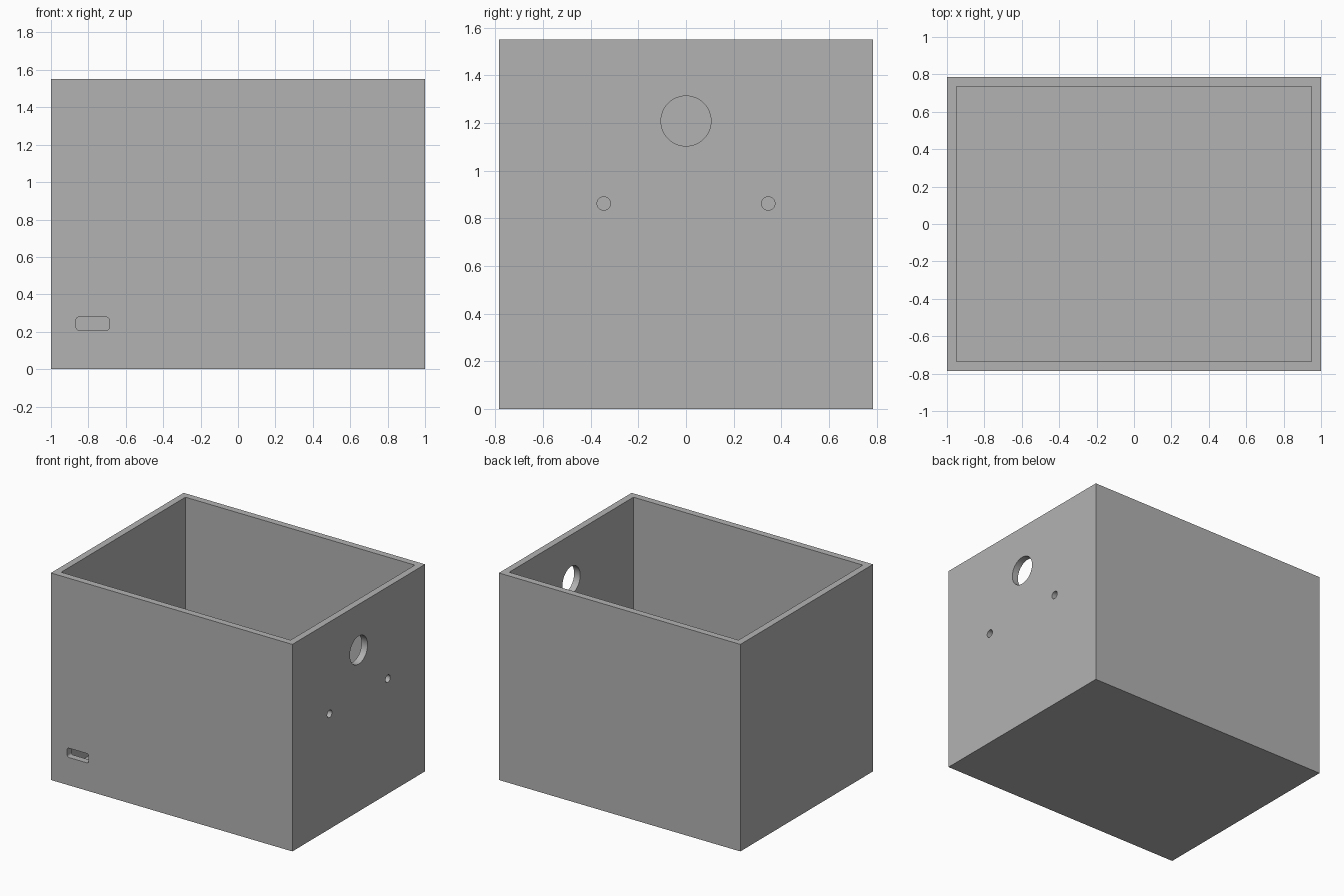
import bpy
import bmesh
import math
from mathutils import Matrix

old = bpy.data.objects.get("Cube")
if old:
    bpy.data.objects.remove(old, do_unlink=True)

WIDTH, DEPTH, HEIGHT, WALL = 2.0, 1.57, 1.55, 0.05

grey = bpy.data.materials.new("plain grey")
grey.use_nodes = True
grey.diffuse_color = (0.45, 0.45, 0.45, 1)
grey.node_tree.nodes["Principled BSDF"].inputs["Base Color"].default_value = grey.diffuse_color


def add_object(name, bm):
    bmesh.ops.recalc_face_normals(bm, faces=bm.faces)
    mesh = bpy.data.meshes.new(name)
    bm.to_mesh(mesh)
    bm.free()
    mesh.materials.append(grey)
    obj = bpy.data.objects.new(name, mesh)
    bpy.context.collection.objects.link(obj)
    return obj


def add_block(name, size, centre):
    bm = bmesh.new()
    bmesh.ops.create_cube(bm, size=1, matrix=Matrix.Translation(centre) @ Matrix.Diagonal((*size, 1)))
    return add_object(name, bm)


def add_hole(name, y, z, radius):
    # Round cutter through the right-hand wall
    bm = bmesh.new()
    bmesh.ops.create_cone(bm, cap_ends=True, segments=48, radius1=radius, radius2=radius, depth=0.2,
                          matrix=Matrix.Translation((WIDTH / 2, y, z)) @ Matrix.Rotation(math.pi / 2, 4, "Y"))
    return add_object(name, bm)


def add_slot(name, x, z, width, height, radius):
    # Rounded rectangle cutter through the front wall
    bm = bmesh.new()
    verts = []
    for corner, (sx, sz) in enumerate([(1, 1), (-1, 1), (-1, -1), (1, -1)]):
        for step in range(7):
            angle = (corner + step / 6) * math.pi / 2
            verts.append(bm.verts.new((
                x + sx * (width / 2 - radius) + radius * math.cos(angle),
                -DEPTH / 2 - 0.1,
                z + sz * (height / 2 - radius) + radius * math.sin(angle))))
    face = bm.faces.new(verts)
    side = bmesh.ops.extrude_face_region(bm, geom=[face])["geom"]
    bmesh.ops.translate(bm, vec=(0, 0.2, 0), verts=[v for v in side if isinstance(v, bmesh.types.BMVert)])
    return add_object(name, bm)


# Open-topped box, solid floor
box = add_block("open_box", (WIDTH, DEPTH, HEIGHT), (0, 0, HEIGHT / 2))
cutters = [
    add_block("cavity_cutter", (WIDTH - 2 * WALL, DEPTH - 2 * WALL, HEIGHT), (0, 0, HEIGHT / 2 + WALL)),
    add_hole("large_hole_cutter", 0, 1.208, 0.105),
    add_hole("front_small_hole_cutter", -0.345, 0.862, 0.028),
    add_hole("back_small_hole_cutter", 0.345, 0.862, 0.028),
    add_slot("slot_cutter", -0.777, 0.243, 0.177, 0.07, 0.015),
]

# Cut the cavity, the holes and the slot
for cutter in cutters:
    cut = box.modifiers.new(cutter.name, "BOOLEAN")
    cut.operation = "DIFFERENCE"
    cut.solver = "EXACT"
    cut.object = cutter
bpy.context.view_layer.objects.active = box
box.select_set(True)
for name in [m.name for m in box.modifiers]:
    bpy.ops.object.modifier_apply(modifier=name)
for cutter in cutters:
    bpy.data.objects.remove(cutter, do_unlink=True)

# Smooth hole walls, sharp box edges
bpy.ops.object.shade_smooth_by_angle(angle=math.radians(30))
